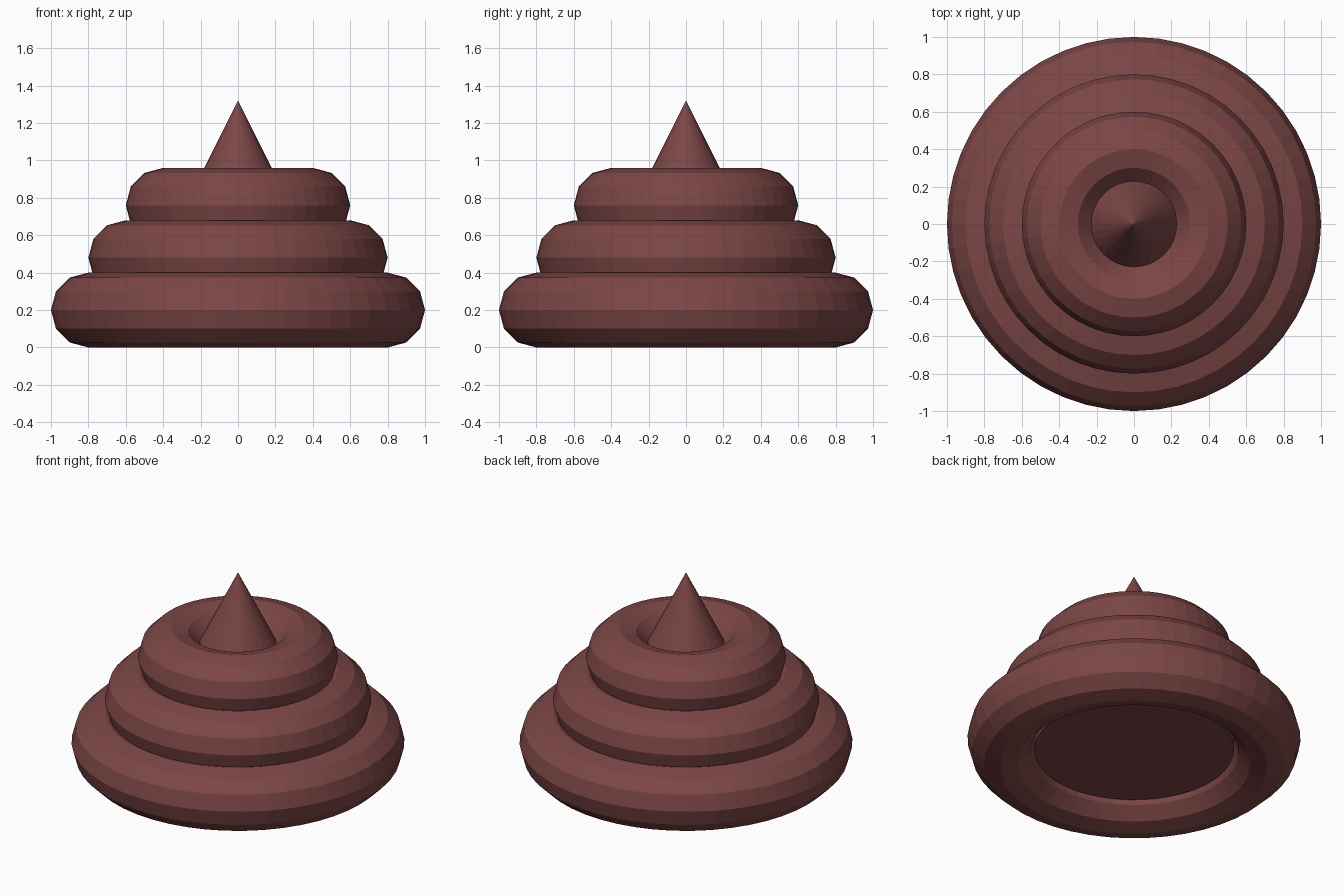
import bpy

if "Cube" in bpy.data.objects:
    bpy.data.objects.remove(bpy.data.objects["Cube"])

brown = bpy.data.materials.new("reddish_brown")
brown.diffuse_color = (0.2, 0.062, 0.06, 1)
brown.use_nodes = True
brown.node_tree.nodes["Principled BSDF"].inputs["Base Color"].default_value = brown.diffuse_color


def finish(name):
    ob = bpy.context.object
    ob.name = name
    ob.data.materials.append(brown)


# Three stacked flat-shaded rings, each narrower than the one below
for name, radius, z in (("bottom_ring", 0.8, 0.20),
                        ("middle_ring", 0.6, 0.48),
                        ("top_ring", 0.4, 0.76)):
    bpy.ops.mesh.primitive_torus_add(major_radius=radius, minor_radius=0.2,
                                     major_segments=48, minor_segments=12,
                                     location=(0, 0, z))
    finish(name)

# Pointed tip sunk into the top ring: base z 0.72, apex z 1.32
bpy.ops.mesh.primitive_cone_add(vertices=32, radius1=0.3, radius2=0, depth=0.6,
                                location=(0, 0, 1.02))
finish("tip")

# Core that closes the recess seen from below: z 0.12 to 0.60
bpy.ops.mesh.primitive_cylinder_add(vertices=48, radius=0.6, depth=0.48,
                                    location=(0, 0, 0.36))
finish("core")
